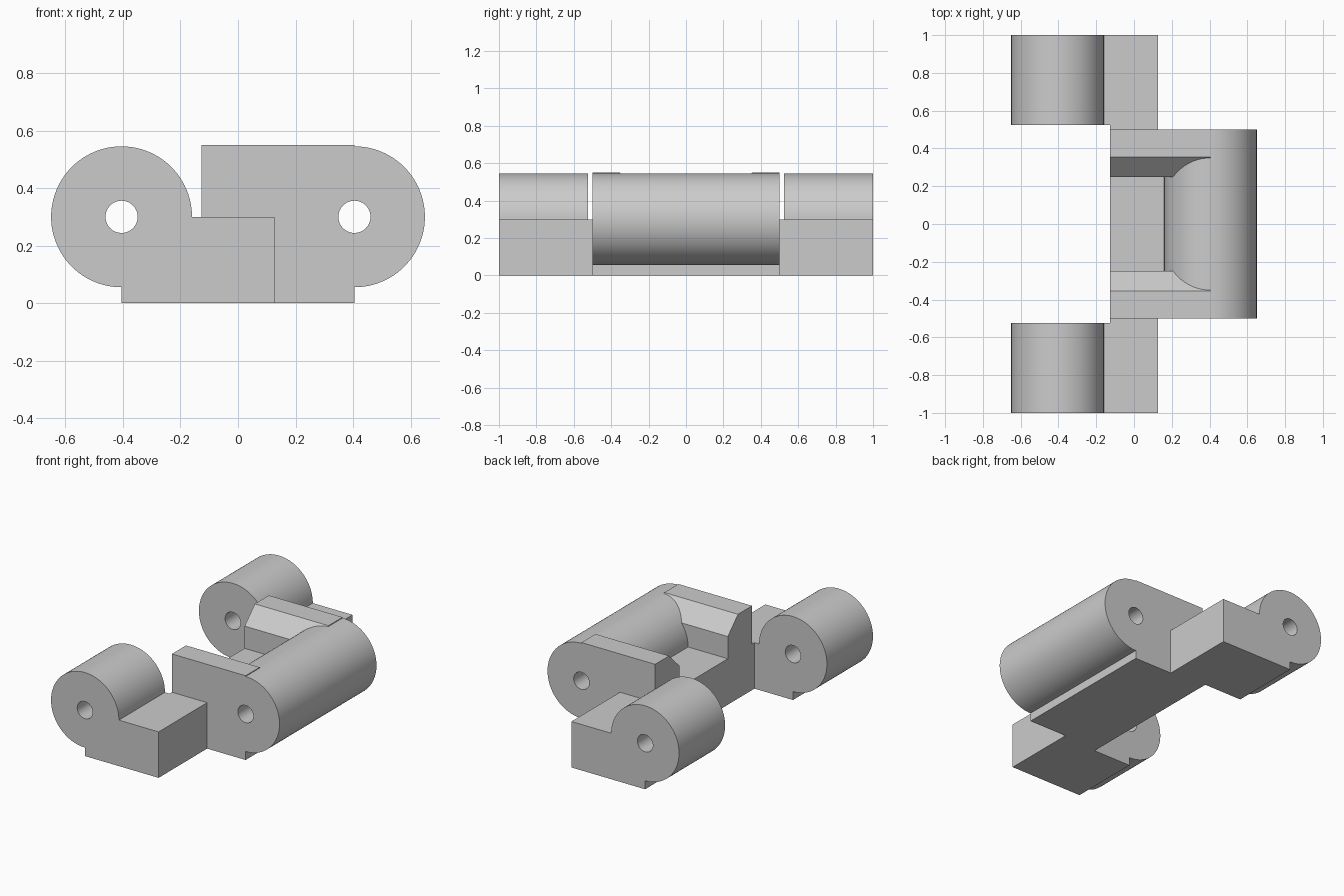
import bpy, bmesh, math
from mathutils import Vector

cube = bpy.data.objects.get("Cube")
if cube:
    bpy.data.objects.remove(cube)

PIVOT_X, PIVOT_Z, RADIUS, BORE = 0.405, 0.30, 0.245, 0.056
BLOCK_X = 0.127          # inner edge shared by the block and the shoulders
SEGMENTS = 96

grey = bpy.data.materials.new("plain grey")
grey.use_nodes = True
grey.diffuse_color = (0.6, 0.6, 0.6, 1)
grey.node_tree.nodes["Principled BSDF"].inputs["Base Color"].default_value = (0.6, 0.6, 0.6, 1)


def arc(cx, radius, start, end, steps):
    """Points in x, z around a pivot."""
    angles = [math.radians(start + (end - start) * i / steps) for i in range(steps + 1)]
    return [(cx + radius * math.cos(a), PIVOT_Z + radius * math.sin(a)) for a in angles]


def prism(name, profile, low, high, axis="Y"):
    """Extrude a profile along Y (points are x, z) or X (points are y, z)."""
    place = (lambda u, v: (u, low, v)) if axis == "Y" else (lambda u, v: (low, u, v))
    travel = (0, high - low, 0) if axis == "Y" else (high - low, 0, 0)
    bm = bmesh.new()
    face = bm.faces.new([bm.verts.new(place(u, v)) for u, v in profile])
    result = bmesh.ops.extrude_face_region(bm, geom=[face])
    moved = [g for g in result["geom"] if isinstance(g, bmesh.types.BMVert)]
    bmesh.ops.translate(bm, verts=moved, vec=Vector(travel))
    bmesh.ops.recalc_face_normals(bm, faces=bm.faces)
    mesh = bpy.data.meshes.new(name)
    bm.to_mesh(mesh)
    bm.free()
    mesh.materials.append(grey)
    obj = bpy.data.objects.new(name, mesh)
    bpy.context.collection.objects.link(obj)
    return obj


def rectangle(u0, u1, v0, v1):
    return [(u0, v0), (u1, v0), (u1, v1), (u0, v1)]


def combine(obj, tool, operation):
    """Apply a boolean and discard the tool."""
    mod = obj.modifiers.new("boolean", "BOOLEAN")
    mod.object, mod.operation, mod.solver = tool, operation, "EXACT"
    bpy.ops.object.select_all(action="DESELECT")
    bpy.context.view_layer.objects.active = obj
    obj.select_set(True)
    bpy.ops.object.modifier_apply(modifier=mod.name)
    bpy.data.objects.remove(tool)


def bore(obj, cx):
    hole = arc(cx, BORE, 0, 360, SEGMENTS // 2)[:-1]
    combine(obj, prism("bore_cutter", hole, -1.2, 1.2), "DIFFERENCE")


def finish(obj):
    bpy.ops.object.select_all(action="DESELECT")
    bpy.context.view_layer.objects.active = obj
    obj.select_set(True)
    bpy.ops.object.shade_smooth_by_angle(angle=math.radians(25))


# Centre block with a chamfered channel running back to the barrel
block = prism("centre_block", rectangle(-BLOCK_X, PIVOT_X, 0, 0.55), -0.5, 0.5)
channel = [(-0.25, PIVOT_Z), (0.25, PIVOT_Z), (0.25, 0.445), (0.45, 0.645),
           (-0.45, 0.645), (-0.25, 0.445)]
combine(block, prism("channel_cutter", channel, -0.3, 0.6, "X"), "DIFFERENCE")
barrel = prism("barrel", arc(PIVOT_X, RADIUS, 0, 360, SEGMENTS)[:-1], -0.5, 0.5)
combine(block, barrel, "UNION")
bore(block, PIVOT_X)
finish(block)

# Side shoulders, each with a round knuckle on a low foot
shoulder_profile = arc(-PIVOT_X, RADIUS, 270, 0, SEGMENTS * 3 // 4)
shoulder_profile += [(BLOCK_X, PIVOT_Z), (BLOCK_X, 0), (-PIVOT_X, 0)]
for name, side in (("front_shoulder", -1), ("back_shoulder", 1)):
    low, high = sorted((side * 0.5, side))
    shoulder = prism(name, shoulder_profile, low, high)
    # Clearance beside the knuckle
    low, high = sorted((side * 0.4, side * 0.525))
    notch = prism("notch_cutter", rectangle(-1, -BLOCK_X, -0.1, 1), low, high)
    combine(shoulder, notch, "DIFFERENCE")
    bore(shoulder, -PIVOT_X)
    finish(shoulder)
